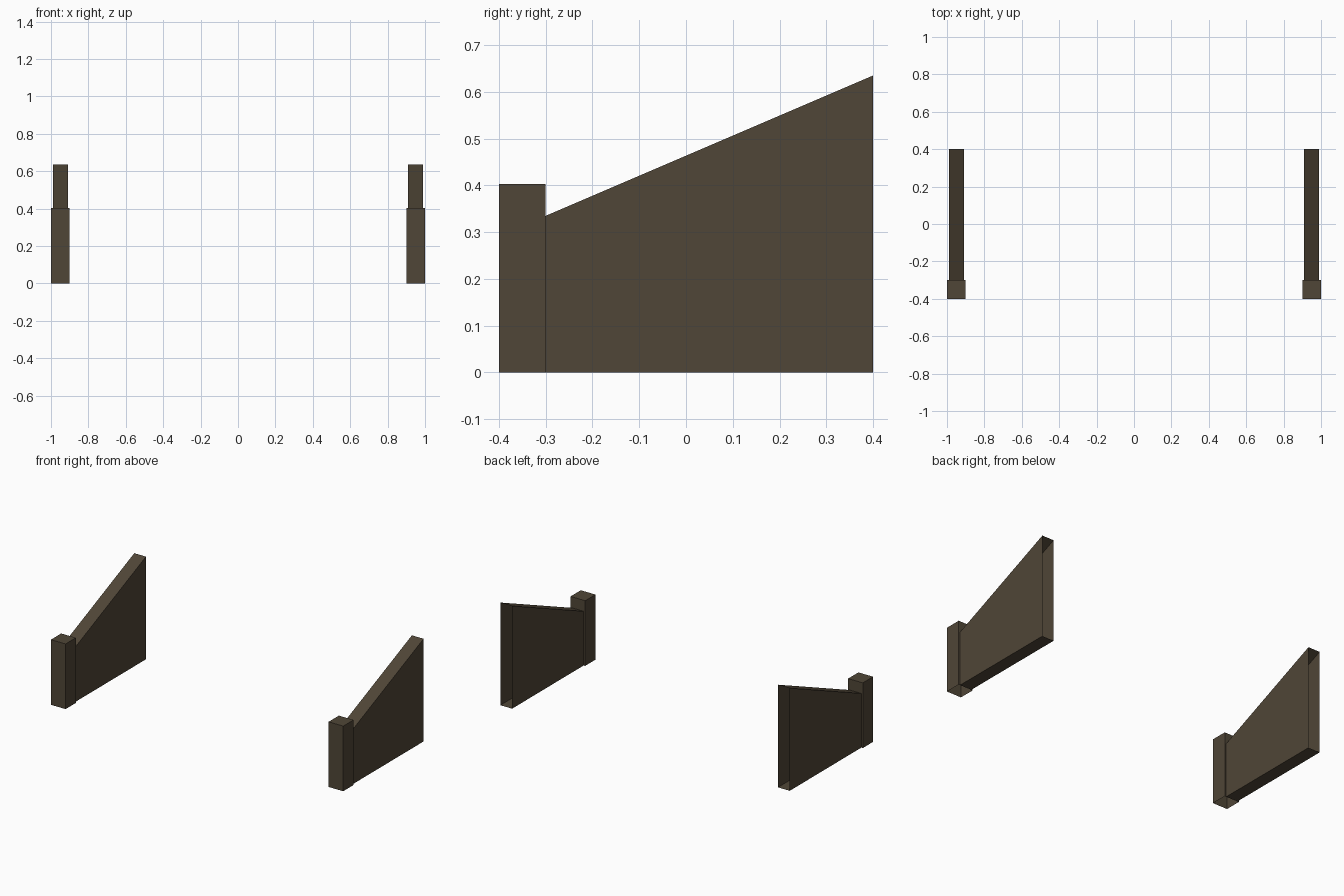
import bpy
import bmesh
from mathutils import Vector

cube = bpy.data.objects.get("Cube")
if cube:
    bpy.data.objects.remove(cube, do_unlink=True)

# One dark brown for everything
brown = bpy.data.materials.new("dark_brown")
brown.use_nodes = True
colour = (0.08, 0.061, 0.038, 1)
brown.diffuse_color = colour
bsdf = next(n for n in brown.node_tree.nodes if n.type == "BSDF_PRINCIPLED")
bsdf.inputs["Base Color"].default_value = colour
bsdf.inputs["Roughness"].default_value = 0.9


def slab(name, profile, x, width, open_side):
    """Extrude a y-z profile along x, leaving out the face that points to open_side."""
    bm = bmesh.new()
    base = bm.faces.new([bm.verts.new((x - width / 2, y, z)) for y, z in profile])
    grown = bmesh.ops.extrude_face_region(bm, geom=[base], use_keep_orig=True)
    verts = [v for v in grown["geom"] if isinstance(v, bmesh.types.BMVert)]
    bmesh.ops.translate(bm, verts=verts, vec=(width, 0, 0))
    bmesh.ops.recalc_face_normals(bm, faces=bm.faces)
    bm.normal_update()
    gone = [f for f in bm.faces if f.normal.dot(Vector(open_side)) > 0.99]
    bmesh.ops.delete(bm, geom=gone, context="FACES")
    mesh = bpy.data.meshes.new(name)
    bm.to_mesh(mesh)
    bm.free()
    mesh.materials.append(brown)
    obj = bpy.data.objects.new(name, mesh)
    bpy.context.collection.objects.link(obj)
    return obj


post = [(-0.4, 0), (-0.3, 0), (-0.3, 0.403), (-0.4, 0.403)]
wall = [(-0.3, 0), (0.4, 0), (0.4, 0.635), (-0.3, 0.335)]

# A square post (open underneath) and a sloping wall (open at the back) on each side
for side, sign in (("left", 1), ("right", -1)):
    slab(side + "_post", post, sign * 0.95, 0.1, (0, 0, -1))
    slab(side + "_sloping_wall", wall, sign * 0.95, 0.08, (0, 1, 0))
